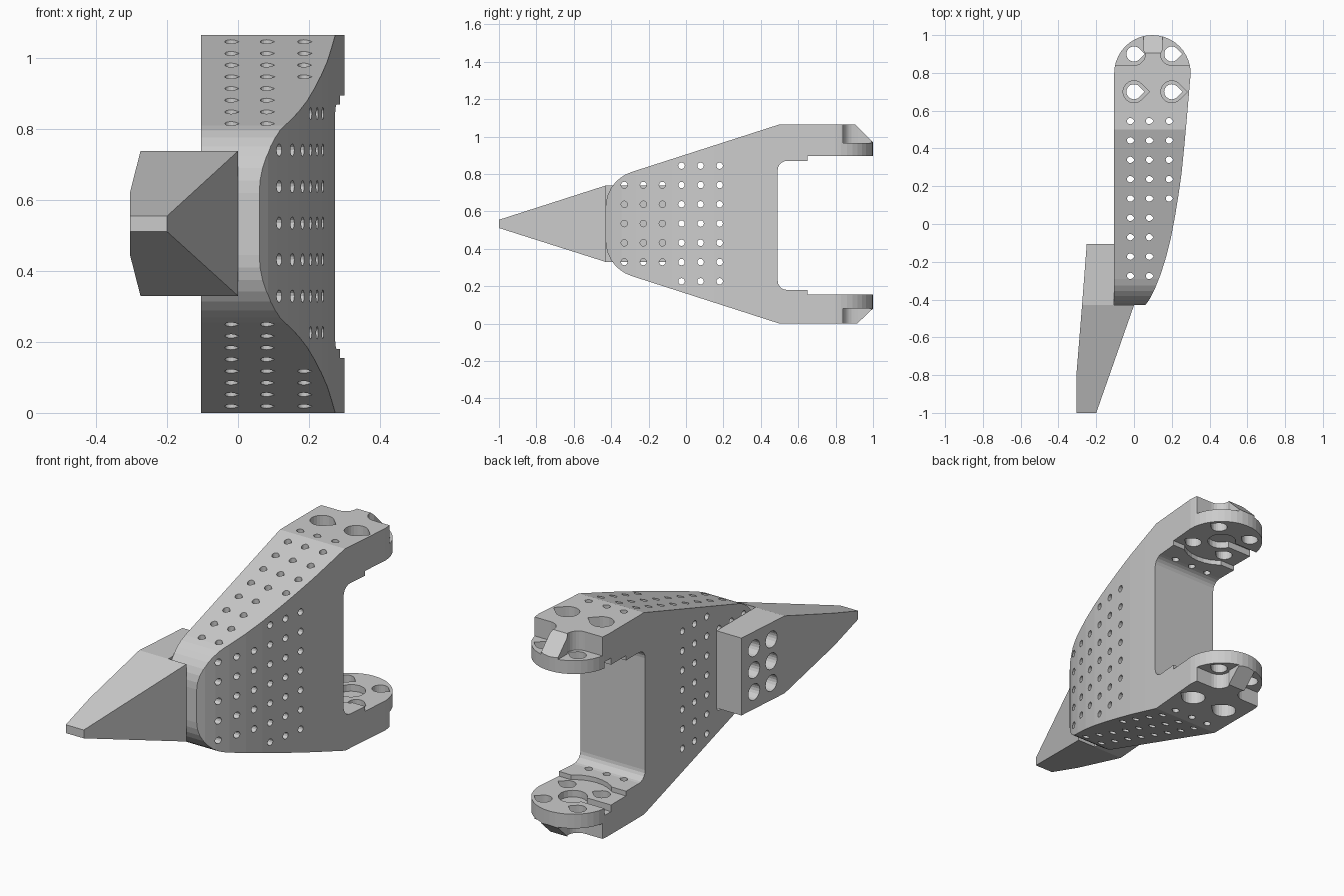
import bpy, bmesh
from math import sin, cos, pi, radians
from mathutils import Vector

if "Cube" in bpy.data.objects:
    bpy.data.objects.remove(bpy.data.objects["Cube"])


def arc(cx, cy, r, a0, a1, n):
    return [(cx + r * cos(radians(a0 + (a1 - a0) * i / n)),
             cy + r * sin(radians(a0 + (a1 - a0) * i / n))) for i in range(n + 1)]


def circle(cx, cy, r, n=12):
    return arc(cx, cy, r, 0, 360, n)[:-1]


def teardrop(cx, cy, r, n=12):
    # round hole with a point towards +x
    return arc(cx, cy, r, 45, 315, n) + [(cx + r * 1.414, cy)]


def prisms(name, items):
    """items: (profile, axis, low, high); z profiles are (x, y), x profiles are (y, z)"""
    bm = bmesh.new()
    for pts, axis, lo, hi in items:
        place = (lambda p, h: (p[0], p[1], h)) if axis == 'z' else (lambda p, h: (h, p[0], p[1]))
        a = [bm.verts.new(place(p, lo)) for p in pts]
        b = [bm.verts.new(place(p, hi)) for p in pts]
        bm.faces.new(a)
        bm.faces.new(b)
        for i in range(len(pts)):
            j = (i + 1) % len(pts)
            bm.faces.new((a[i], a[j], b[j], b[i]))
    bmesh.ops.recalc_face_normals(bm, faces=bm.faces)
    return finish(name, bm)


def finish(name, bm):
    me = bpy.data.meshes.new(name)
    bm.to_mesh(me)
    bm.free()
    ob = bpy.data.objects.new(name, me)
    bpy.context.collection.objects.link(ob)
    return ob


def combine(ob, items, op='DIFFERENCE'):
    cutter = prisms("cutter", items)
    m = ob.modifiers.new("cut", 'BOOLEAN')
    m.operation, m.solver, m.object = op, 'EXACT', cutter
    bpy.context.view_layer.objects.active = ob
    bpy.ops.object.modifier_apply(modifier=m.name)
    bpy.data.objects.remove(cutter)


# forked body: plan outline intersected with the side outline
plan = [(-0.105, -0.43), (0.06, -0.43), (0.085, -0.395), (0.11, -0.345), (0.14, -0.27),
        (0.17, -0.175), (0.195, -0.075), (0.217, 0.04), (0.235, 0.15), (0.252, 0.27),
        (0.265, 0.4), (0.277, 0.53), (0.29, 0.68)] + arc(0.0975, 0.7975, 0.2025, 0, 180, 20)
side = arc(-0.23, 0.445, 0.2, 252, 180, 7) + arc(-0.23, 0.62, 0.2, 180, 108, 7)
side += [(0.5, 1.065), (0.905, 1.065), (1.01, 0.96), (1.01, 0.895), (0.65, 0.895), (0.65, 0.87)]
side += arc(0.54, 0.82, 0.05, 90, 180, 5) + arc(0.54, 0.23, 0.05, 180, 270, 5)
side += [(0.65, 0.18), (0.65, 0.155), (1.01, 0.155), (1.01, 0.09), (0.915, 0), (0.5, 0)]
body = prisms("forked_body", [(plan, 'z', -0.1, 1.2)])
combine(body, [(side, 'x', -0.5, 0.5)], 'INTERSECT')

# rows of small vertical holes and four large bolt holes
rows = [-0.275 + 0.1025 * i for i in range(9)]
holes = [(teardrop(x, y, 0.017), 'z', -0.2, 1.3) for i, y in enumerate(rows)
         for x in ((-0.02, 0.08, 0.185) if i > 3 else (-0.02, 0.08))]
holes += [(teardrop(x, y, 0.04, 18), 'z', -0.2, 1.3) for x in (0, 0.2) for y in (0.7, 0.9)]
combine(body, holes)

# counterbores and open corner pockets on both outer faces
pocket = [(-0.2, 0.84)] + arc(0, 0.9, 0.06, -90, 0, 6) + [(0.05, 0.92), (0.05, 1.1), (-0.2, 1.1)]
mirrored = [(0.2 - x, y) for x, y in pocket]
outlines = [teardrop(0, 0.7, 0.058, 18), teardrop(0.2, 0.7, 0.058, 18), pocket, mirrored]
combine(body, [(o, 'z', lo, hi) for o in outlines for lo, hi in ((0.965, 1.3), (-0.2, 0.08))])

# round relief on the inner faces, then the central recess with its slot
combine(body, [(circle(0.0975, 0.7975, 0.19, 32), 'z', 0.155, 0.895)])
combine(body, [(circle(0.1, 0.8, 0.07, 20), 'z', 0.12, 0.93)])
combine(body, [([(-0.2, 0.775), (0.1, 0.775), (0.1, 0.825), (-0.2, 0.825)], 'z', 0.12, 0.93)])

# sideways holes
cross = []
for i in range(6):
    for k in range(-3, 4):
        if i > 2 or abs(k) < 3:
            cross.append((circle(-0.33 + 0.102 * i, 0.535 + 0.103 * k, 0.0175), 'x', -0.6, 0.6))
combine(body, cross)

# pointed tooth: mounting plate running into a tapered tip
tooth_plan = [(-0.25, -0.105), (-0.105, -0.105), (-0.105, -0.43), (0, -0.43),
              (-0.2, -1), (-0.305, -1), (-0.305, -0.8), (-0.275, -0.43)]
tooth_side = [(-0.05, 0.33), (-0.05, 0.738), (-0.43, 0.738), (-1.0, 0.555),
              (-1.0, 0.511), (-0.43, 0.33)]
tooth = prisms("pointed_tooth", [(tooth_plan, 'z', 0, 1)])
combine(tooth, [(tooth_side, 'x', -0.5, 0.5)], 'INTERSECT')

# blind bolt holes in the plate
combine(tooth, [(circle(y, 0.535 + 0.115 * k, 0.043, 20), 'x', -0.5, -0.16)
                for y in (-0.2, -0.33) for k in (-1, 0, 1)])
